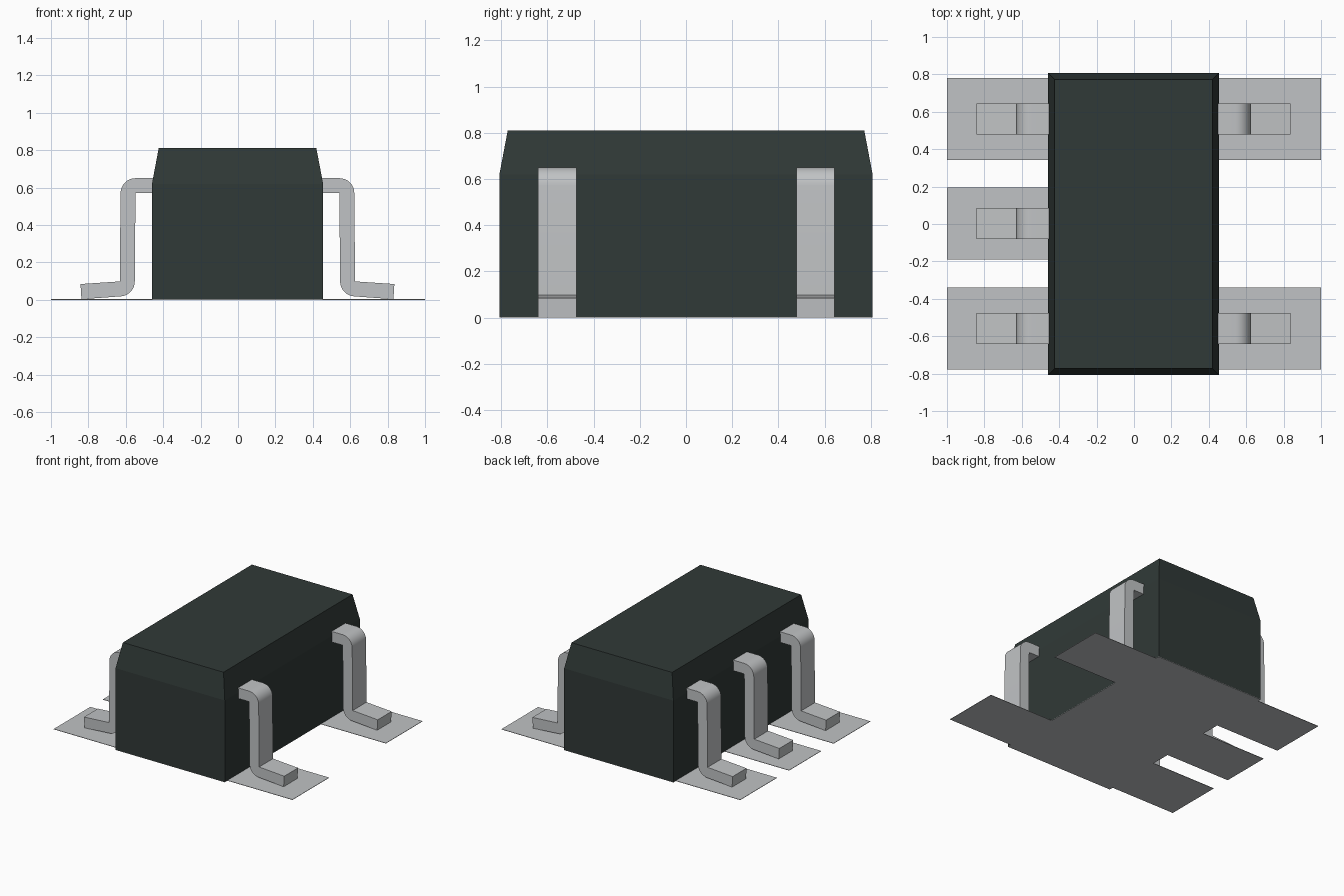
import bpy, bmesh, math

if "Cube" in bpy.data.objects:
    bpy.data.objects.remove(bpy.data.objects["Cube"])

def material(name, rgb):
    m = bpy.data.materials.new(name)
    m.diffuse_color = (*rgb, 1)
    m.use_nodes = True
    m.node_tree.nodes["Principled BSDF"].inputs["Base Color"].default_value = m.diffuse_color
    return m

DARK = material("dark plastic", (0.030, 0.041, 0.038))
METAL = material("light grey metal", (0.53, 0.545, 0.555))

X0, X1, Y = -0.46, 0.455, 0.808    # body footprint
CX = -0.003                        # mirror line of the leads
T = 0.003                          # footprint plate thickness

def finish(bm, name, mat, smooth=False):
    bmesh.ops.recalc_face_normals(bm, faces=bm.faces)
    me = bpy.data.meshes.new(name)
    bm.to_mesh(me)
    bm.free()
    me.materials.append(mat)
    ob = bpy.data.objects.new(name, me)
    bpy.context.collection.objects.link(ob)
    if smooth:
        bpy.ops.object.select_all(action='DESELECT')
        ob.select_set(True)
        bpy.context.view_layer.objects.active = ob
        bpy.ops.object.shade_smooth_by_angle(angle=math.radians(30))
    return ob

def loft(name, rings, mat, smooth=False):
    """Solid through a stack of matching vertex rings, capped at both ends."""
    bm = bmesh.new()
    loops = [[bm.verts.new(p) for p in r] for r in rings]
    for a, b in zip(loops, loops[1:]):
        for i in range(len(a)):
            j = (i + 1) % len(a)
            bm.faces.new((a[i], a[j], b[j], b[i]))
    bm.faces.new(loops[0])
    bm.faces.new(loops[-1])
    return finish(bm, name, mat, smooth)

def rect(x0, x1, y0, y1, z):
    return [(x0, y0, z), (x1, y0, z), (x1, y1, z), (x0, y1, z)]

# Body: straight walls, then tapered towards the flat top
c = 0.036
loft("body", [rect(X0, X1, -Y, Y, T),
              rect(X0, X1, -Y, Y, 0.62),
              rect(X0 + c, X1 - c, -Y + c, Y - c, 0.81)], DARK)

# Flat footprint under the body
loft("base_plate", [rect(X0, X1, -Y, Y, 0), rect(X0, X1, -Y, Y, T)], METAL)

def arc(cx, cz, r, a0, a1, n=8):
    return [(cx + r * math.cos(math.radians(a0 + (a1 - a0) * i / n)),
             cz + r * math.sin(math.radians(a0 + (a1 - a0) * i / n)))
            for i in range(n + 1)]

# Bent lead profile in x and z, measured outwards from the middle
PROFILE = ([(0.44, 0.65)]
           + arc(0.545, 0.57, 0.08, 90, 0)             # shoulder
           + [(0.629, 0.098), (0.839, 0.084), (0.834, 0.003)]   # foot
           + arc(0.629, 0.098, 0.08, 266, 180)         # heel
           + [(0.545, 0.57), (0.44, 0.57)])

def lead(name, side, y):
    loft(name, [[(CX + side * x, y + d, z) for x, z in PROFILE]
                for d in (-0.083, 0.083)], METAL, smooth=True)

def pad(name, side, y, half):
    x0, x1 = (X1, 1) if side > 0 else (-1, X0)
    loft(name, [rect(x0, x1, y - half, y + half, z) for z in (0, T)], METAL)

# Three leads on the left, two on the right, each above its pad
for side, label, rows in ((-1, "left", ("front", "middle", "back")),
                          (1, "right", ("front", "back"))):
    for row in rows:
        y = {"front": -0.558, "middle": 0.003, "back": 0.561}[row]
        lead(f"{label}_{row}_lead", side, y)
        pad(f"{label}_{row}_pad", side, y, 0.192 if row == "middle" else 0.219)
